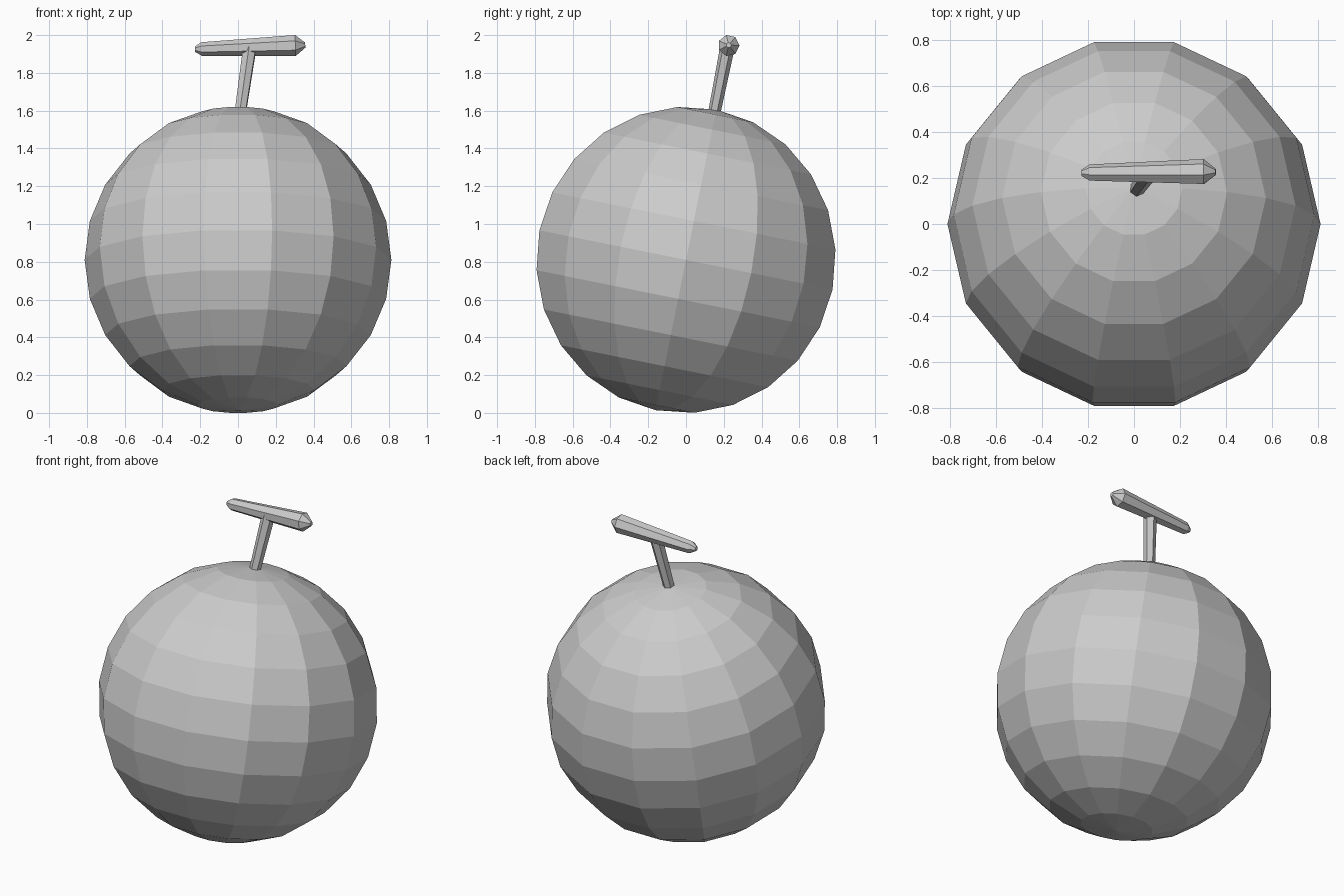
import bpy, bmesh, math
from mathutils import Vector, Matrix

cube = bpy.data.objects.get("Cube")
if cube:
    bpy.data.objects.remove(cube, do_unlink=True)

grey = bpy.data.materials.new("plain grey")
grey.use_nodes = True
colour = (0.6, 0.6, 0.6, 1)
grey.diffuse_color = colour
grey.node_tree.nodes["Principled BSDF"].inputs["Base Color"].default_value = colour


def add_object(name, bm):
    bmesh.ops.recalc_face_normals(bm, faces=bm.faces)
    mesh = bpy.data.meshes.new(name)
    bm.to_mesh(mesh)
    bm.free()
    mesh.materials.append(grey)
    obj = bpy.data.objects.new(name, mesh)
    bpy.context.collection.objects.link(obj)
    return obj


def tapered_rod(name, start, end, sides, stations):
    """Loft rings along a line; each station is (fraction, radius)."""
    start, end = Vector(start), Vector(end)
    axis = end - start
    turn = axis.to_track_quat('Z', 'Y').to_matrix()
    bm = bmesh.new()
    rings = []
    for t, r in stations:
        ring = []
        for i in range(sides):
            a = math.tau * i / sides
            offset = turn @ Vector((r * math.cos(a), r * math.sin(a), 0))
            ring.append(bm.verts.new(start + axis * t + offset))
        rings.append(ring)
    for low, high in zip(rings, rings[1:]):
        for i in range(sides):
            j = (i + 1) % sides
            bm.faces.new((low[i], low[j], high[j], high[i]))
    bm.faces.new(rings[0])
    bm.faces.new(rings[-1])
    return add_object(name, bm)


# Fruit body: faceted sphere leaning backwards
body = bmesh.new()
bmesh.ops.create_uvsphere(body, u_segments=14, v_segments=12, radius=0.812)
lean = Matrix.Rotation(math.radians(-11.4), 4, 'X') @ Matrix.Rotation(math.pi / 2, 4, 'Z')
body.transform(Matrix.Translation((0, 0, 0.81)) @ lean)
add_object("fruit_body", body)

# Stem rising from the pole
tapered_rod("stem", (0.005, 0.14, 1.54), (0.063, 0.22, 1.94), 6,
            [(0, 0.032), (1, 0.039)])

# Cross twig, thicker towards its left end, with chamfered tips
tapered_rod("cross_twig", (-0.228, 0.222, 1.925), (0.356, 0.226, 1.947), 7,
            [(0, 0.014), (0.06, 0.037), (0.91, 0.057), (1, 0.014)])
